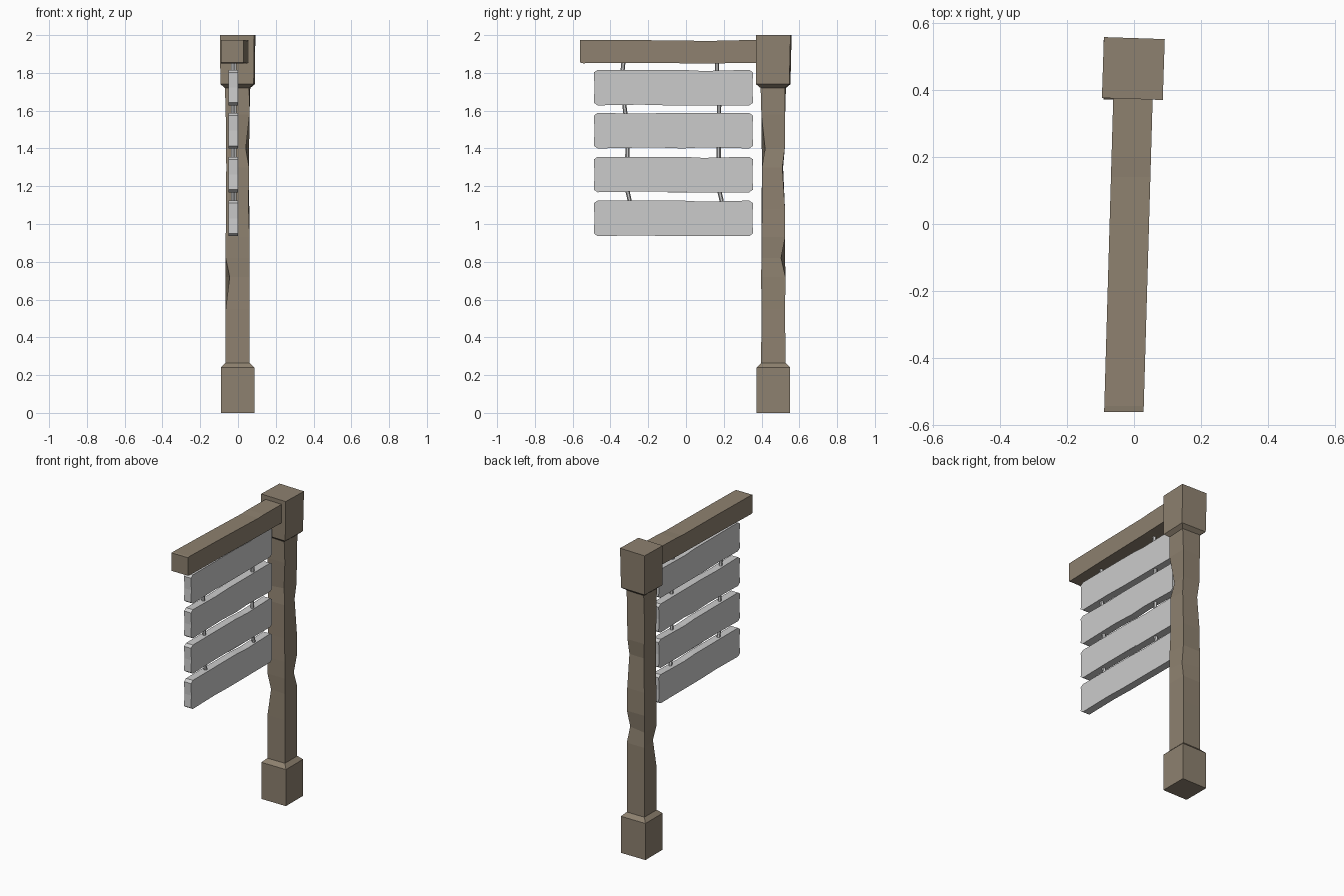
import bpy
import bmesh
from mathutils import Vector

if "Cube" in bpy.data.objects:
    bpy.data.objects.remove(bpy.data.objects["Cube"])

wood = bpy.data.materials.new("brown_wood")
wood.diffuse_color = (0.27, 0.22, 0.16, 1)
wood.use_nodes = True
wood.node_tree.nodes["Principled BSDF"].inputs["Base Color"].default_value = wood.diffuse_color


def loft(name, rings, mat=None):
    """Join equal-sized vertex rings into a closed flat-shaded solid."""
    bm = bmesh.new()
    loops = [[bm.verts.new(p) for p in r] for r in rings]
    n = len(loops[0])
    for a, b in zip(loops, loops[1:]):
        for i in range(n):
            j = (i + 1) % n
            bm.faces.new((a[i], a[j], b[j], b[i]))
    bm.faces.new(loops[0][::-1])
    bm.faces.new(loops[-1])
    bmesh.ops.recalc_face_normals(bm, faces=bm.faces)
    me = bpy.data.meshes.new(name)
    bm.to_mesh(me)
    bm.free()
    ob = bpy.data.objects.new(name, me)
    bpy.context.collection.objects.link(ob)
    if mat:
        me.materials.append(mat)
    return ob


# Post: square sections (z, half width), with worn corners at some heights
CORNERS = [(-1, -1), (1, -1), (1, 1), (-1, 1)]
chips = {(0.72, 0): (0.022, 0.008), (0.82, 2): (-0.008, -0.022),
         (1.40, 1): (-0.018, 0.018), (1.30, 2): (-0.004, -0.012),
         (1.30, 3): (0.008, -0.008), (1.08, 1): (-0.004, 0.003)}
sections = [(0, .089), (.24, .089), (.265, .064), (.55, .063), (.72, .064),
            (.82, .063), (.93, .063), (1.08, .062), (1.30, .060), (1.40, .061),
            (1.58, .063), (1.72, .064), (1.74, .088), (2.0, .091)]
rings = []
for z, h in sections:
    lean = 0.003 if z == 2.0 else 0
    ring = []
    for i, (sx, sy) in enumerate(CORNERS):
        dx, dy = chips.get((z, i), (0, 0))
        twist = 0.003 if z > 1.7 else 0
        ring.append((sx * h - 0.002 + dx + sy * twist,
                     0.462 + sy * h + dy - sx * twist + lean, z))
    rings.append(ring)
loft("post", rings, wood)

# Beam: stations (y, bottom z, top z), slightly skewed in plan
beam = []
for y, lo, hi in [(-.562, 1.855, 1.973), (-.545, 1.851, 1.975), (-.2, 1.852, 1.973),
                  (.14, 1.850, 1.969), (.2, 1.851, 1.972), (.40, 1.852, 1.974)]:
    cx = -0.003 + (y - 0.38) * 0.029
    beam.append([(cx - .059, y, lo), (cx + .059, y, lo),
                 (cx + .059, y, hi), (cx - .059, y, hi)])
loft("beam", beam, wood)

# Planks: worn outline in the yz plane, extruded through the thickness
outline = [(-.488, -.080), (-.468, -.094), (-.24, -.090), (-.10, -.094),
           (.335, -.094), (.355, -.080), (.351, 0), (.355, .080), (.335, .094),
           (.09, .088), (-.02, .094), (-.468, .094), (-.488, .080), (-.484, 0)]
dents = {1: (11, -.17, .088), 2: (3, .05, -.090)}
for k, zc in enumerate([1.722, 1.494, 1.262, 1.030]):
    pts = list(outline)
    if k in dents:
        i, y, z = dents[k]
        pts.insert(i, (y, z))
    flip = -1 if k == 1 else 1
    if k == 1:
        pts = [(y, -z) for y, z in pts]
    loft(f"plank_{k + 1}", [[(x, y, zc + z) for y, z in pts] for x in (-.05, 0)])


# Hanging rods between the beam and the planks
def rod(name, a, b, r=0.011):
    a, b = Vector(a), Vector(b)
    bpy.ops.mesh.primitive_cylinder_add(vertices=6, radius=r, depth=(b - a).length,
                                        location=(a + b) / 2)
    ob = bpy.context.object
    ob.name = name
    ob.rotation_euler = (b - a).to_track_quat('Z', 'Y').to_euler()


gaps = [(1.87, 1.80), (1.65, 1.57), (1.42, 1.34), (1.18, 1.10)]
spots = [((-.330, -.337), (.165, .165)), ((-.329, -.319), (.176, .175)),
         ((-.310, -.311), (.173, .173)), ((-.311, -.293), (.175, .194))]
for k, ((top, low), pair) in enumerate(zip(gaps, spots)):
    for side, (y1, y0) in zip(("outer", "inner"), pair):
        x = -0.027 if side == "outer" else -0.018
        rod(f"rod_{side}_{k + 1}", (x, y0, low), (x, y1, top))
